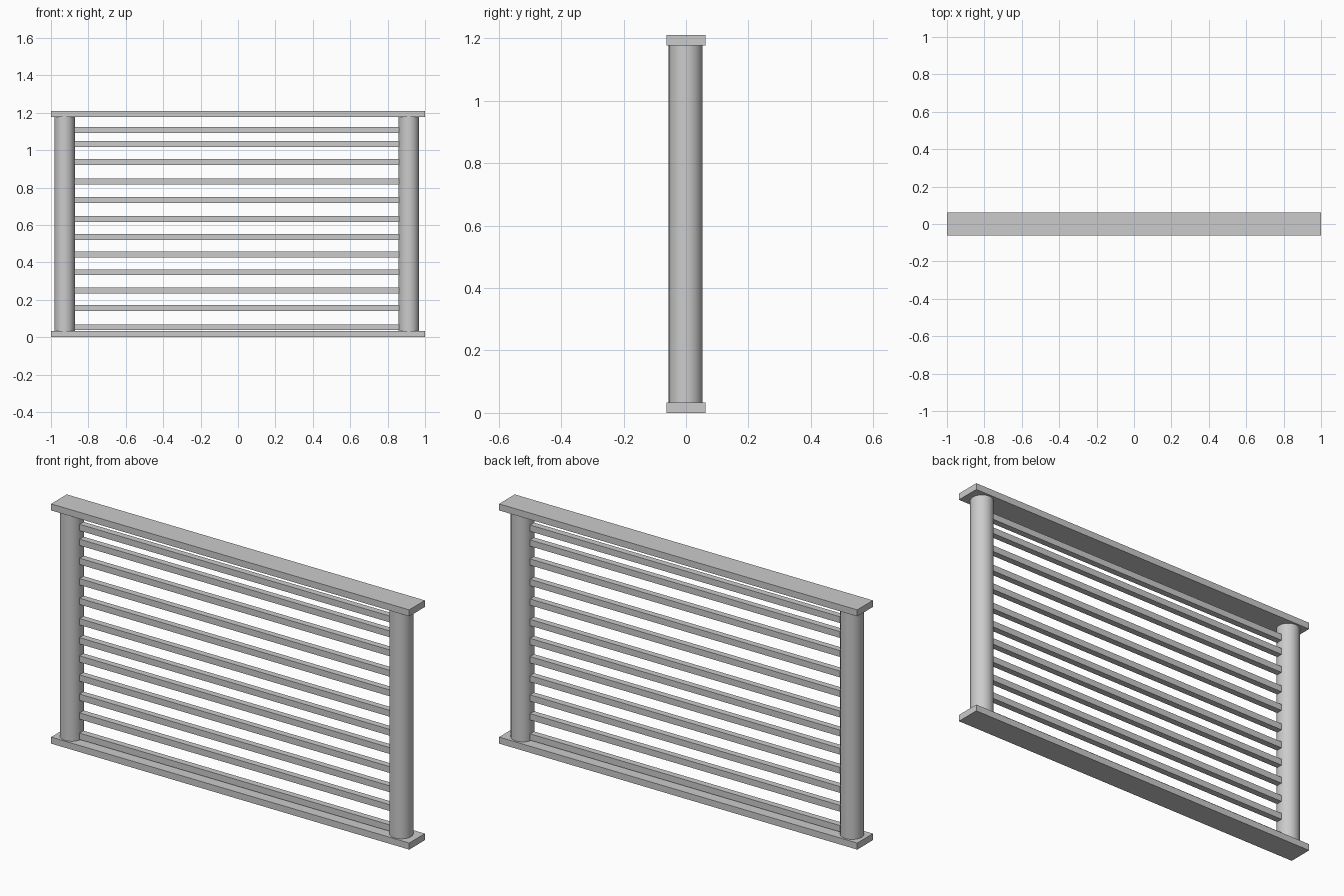
import bpy

if "Cube" in bpy.data.objects:
    bpy.data.objects.remove(bpy.data.objects["Cube"])


def box(name, x0, x1, y0, y1, z0, z1):
    bpy.ops.mesh.primitive_cube_add(
        size=1, location=((x0 + x1) / 2, (y0 + y1) / 2, (z0 + z1) / 2))
    ob = bpy.context.object
    ob.name = name
    ob.scale = (x1 - x0, y1 - y0, z1 - z0)
    bpy.ops.object.transform_apply(location=False, rotation=False, scale=True)
    return ob


def post(name, x, z0, z1):
    bpy.ops.mesh.primitive_cylinder_add(
        vertices=32, radius=0.0545, depth=z1 - z0,
        location=(x, -0.001, (z0 + z1) / 2))
    bpy.context.object.name = name
    bpy.ops.object.shade_smooth_by_angle(angle=0.7)


# Flat rails along the bottom and top
RAIL = 0.033
TOP = 1.21
box("bottom_rail", -1, 1, -0.0625, 0.0625, 0, RAIL)
box("top_rail", -1, 1, -0.0625, 0.0625, TOP - RAIL, TOP)

# Round end posts
post("left_post", -0.927, RAIL, TOP - RAIL)
post("right_post", 0.913, RAIL, TOP - RAIL)

# Square bars between the posts, slightly uneven spacing
bar_heights = [0.053, 0.155, 0.25, 0.347, 0.443, 0.535,
               0.631, 0.734, 0.833, 0.936, 1.032, 1.107]
for i, z in enumerate(bar_heights, 1):
    box(f"bar_{i}", -0.874, 0.86, -0.016, 0.016, z - 0.016, z + 0.016)
